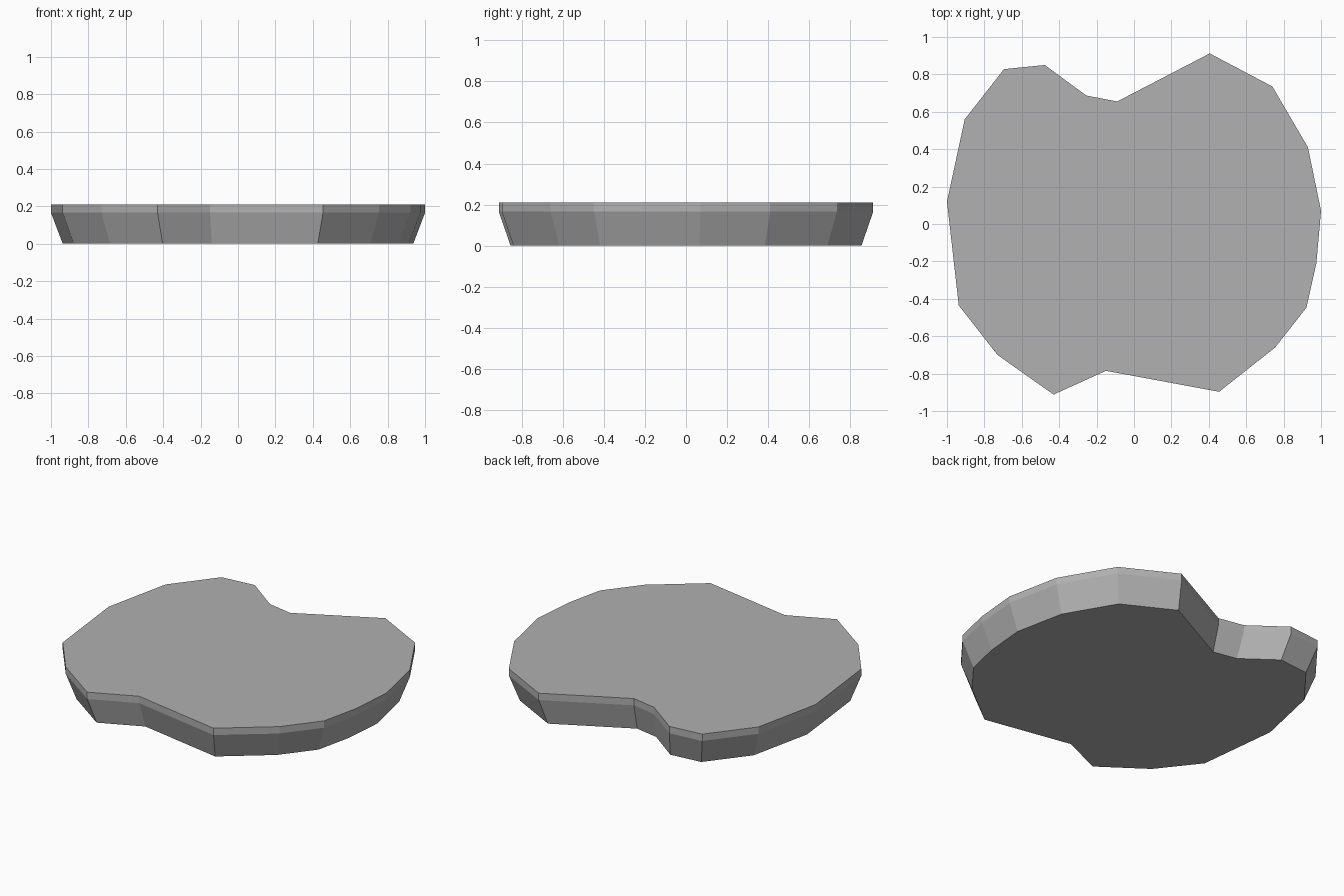
import bpy, bmesh

if "Cube" in bpy.data.objects:
    bpy.data.objects.remove(bpy.data.objects["Cube"])

# Irregular stone outline, counter-clockwise seen from above
outline = [
    (1.0, 0.07), (0.93, 0.41), (0.74, 0.735), (0.405, 0.912), (-0.09, 0.655),
    (-0.255, 0.687), (-0.477, 0.85), (-0.695, 0.828), (-0.905, 0.56),
    (-1.0, 0.12), (-0.937, -0.435), (-0.73, -0.7), (-0.43, -0.912),
    (-0.15, -0.785), (0.455, -0.897), (0.755, -0.66), (0.922, -0.447),
    (0.975, -0.21),
]
# Height and outline scale of each ring: tapered base, then upright rim
levels = [(0.0, 0.937), (0.166, 1.0), (0.21, 1.0)]

bm = bmesh.new()
rings = [[bm.verts.new((x * s, y * s, z)) for x, y in outline] for z, s in levels]

# Side walls
n = len(outline)
for low, high in zip(rings, rings[1:]):
    for i in range(n):
        j = (i + 1) % n
        bm.faces.new((low[i], low[j], high[j], high[i]))

# Flat top and underside
bm.faces.new(rings[-1])
bm.faces.new(rings[0][::-1])
bmesh.ops.triangulate(bm, faces=[f for f in bm.faces if len(f.verts) > 4])
bmesh.ops.recalc_face_normals(bm, faces=bm.faces)

mesh = bpy.data.meshes.new("flat_stone")
bm.to_mesh(mesh)
bm.free()

# Mid-grey stone colour
stone = bpy.data.materials.new("stone_grey")
stone.diffuse_color = (0.44, 0.44, 0.44, 1.0)
stone.use_nodes = True
stone.node_tree.nodes["Principled BSDF"].inputs["Base Color"].default_value = stone.diffuse_color
mesh.materials.append(stone)
bpy.context.collection.objects.link(bpy.data.objects.new("flat_stone", mesh))
